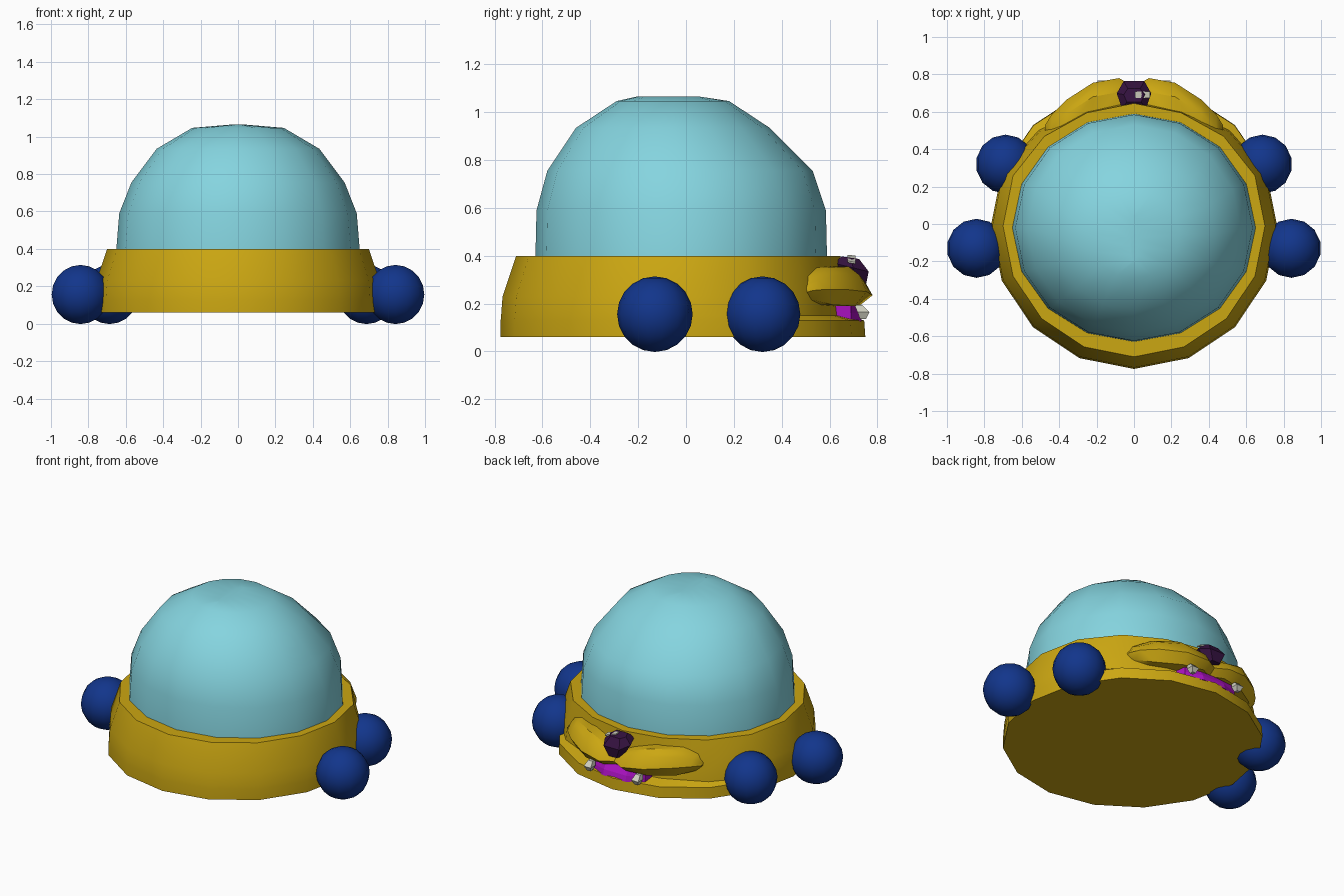
import bpy, bmesh, math
from mathutils import Vector

if "Cube" in bpy.data.objects:
    bpy.data.objects.remove(bpy.data.objects["Cube"])


def material(name, rgb):
    m = bpy.data.materials.new(name)
    m.diffuse_color = (*rgb, 1)
    m.use_nodes = True
    m.node_tree.nodes["Principled BSDF"].inputs["Base Color"].default_value = m.diffuse_color
    return m


YELLOW = material("mustard yellow", (0.60, 0.385, 0.006))
AQUA = material("pale aqua", (0.235, 0.66, 0.74))
BLUE = material("deep blue", (0.006, 0.036, 0.26))
PLUM = material("dark plum", (0.035, 0.006, 0.05))
MAGENTA = material("magenta", (0.42, 0.006, 0.55))
IVORY = material("ivory", (0.62, 0.62, 0.52))


def loft(name, rings, mat, smooth=None):
    """Join equal-length rings of points into one closed skin."""
    bm = bmesh.new()
    loops = [[bm.verts.new(p) for p in ring] for ring in rings]
    n = len(loops[0])
    for a, b in zip(loops, loops[1:]):
        for i in range(n):
            j = (i + 1) % n
            bm.faces.new((a[i], a[j], b[j], b[i]))
    bm.faces.new(loops[0])
    bm.faces.new(loops[-1])
    bmesh.ops.recalc_face_normals(bm, faces=bm.faces)
    me = bpy.data.meshes.new(name)
    bm.to_mesh(me)
    bm.free()
    ob = bpy.data.objects.new(name, me)
    bpy.context.collection.objects.link(ob)
    me.materials.append(mat)
    if smooth:
        shade(ob, smooth)
    return ob


def shade(ob, degrees):
    bpy.ops.object.select_all(action='DESELECT')
    ob.select_set(True)
    bpy.context.view_layer.objects.active = ob
    bpy.ops.object.shade_smooth_by_angle(angle=math.radians(degrees))


def ellipse(z, rx, ry, cy=0, n=16):
    return [(rx * math.sin(2 * math.pi * i / n),
             cy - ry * math.cos(2 * math.pi * i / n), z) for i in range(n)]


# Body: sixteen-sided ring, pulled in at the back to open the mouth
def body_ring(z, r, back):
    pts = []
    for i in range(16):
        a = 2 * math.pi * i / 16
        k = abs(i - 8)
        rad = back if k <= 1 else (r + back) / 2 if k == 2 else r
        pts.append((rad * math.sin(a), -rad * math.cos(a) - 0.01, z))
    return pts


loft("body", [body_ring(0.06, 0.765, 0.76), body_ring(0.13, 0.765, 0.755),
              body_ring(0.15, 0.763, 0.68), body_ring(0.23, 0.757, 0.67),
              body_ring(0.40, 0.70, 0.655), ellipse(0.40, 0.64, 0.605, -0.01)],
     YELLOW, 35)

# Dome shell, crown leaning slightly forward
loft("dome", [ellipse(*r) for r in [
    (0.38, 0.652, 0.61, -0.02), (0.59, 0.635, 0.605, -0.02),
    (0.755, 0.57, 0.555, -0.025), (0.935, 0.435, 0.405, -0.055),
    (1.047, 0.245, 0.235, -0.055), (1.066, 0.02, 0.13, -0.075)]], AQUA, 60)

# Four ball feet
for side, label in ((-1, "left"), (1, "right")):
    for place, x, y in (("front", 0.842, -0.13), ("back", 0.687, 0.32)):
        bpy.ops.mesh.primitive_uv_sphere_add(segments=14, ring_count=10, radius=0.158,
                                             location=(side * x, y, 0.156))
        foot = bpy.context.object
        foot.name = f"{label}_{place}_foot"
        foot.data.materials.append(BLUE)
        shade(foot, 60)

    # Cheek: lens-shaped lobe; sections are x, outer y, inner y, bottom z, middle z, top z
    rings = []
    for x, yo, yi, zb, zm, zt in [(0.0, 0.735, 0.60, 0.20, 0.235, 0.28),
                                  (0.08, 0.78, 0.60, 0.195, 0.235, 0.315),
                                  (0.22, 0.755, 0.56, 0.19, 0.25, 0.355),
                                  (0.36, 0.665, 0.50, 0.195, 0.26, 0.35),
                                  (0.44, 0.585, 0.45, 0.215, 0.26, 0.315),
                                  (0.475, 0.53, 0.44, 0.24, 0.255, 0.27)]:
        rings.append([(side * x, yo, zm), (side * x, yo - 0.03, (zm + 2 * zt) / 3),
                      (side * x, yo - 0.075, zt), (side * x, yi, zt),
                      (side * x, yi, zb), (side * x, yo - 0.05, zb)])
    loft(f"{label}_cheek", rings, YELLOW, 35)

    # Small pointed tooth
    tx = side * 0.17
    loft(f"{label}_tooth", [
        [(tx + dx * w, y + dy * w, z) for dx, dy in ((1, 1), (-1, 1), (-1, -1), (1, -1))]
        for z, y, w in ((0.195, 0.72, 0.016), (0.165, 0.742, 0.025), (0.135, 0.74, 0.012))],
        IVORY)

# Mouth lining between the jaw and the cheeks
loft("mouth", [[(-0.2, 0.62, z), (0.2, 0.62, z), (0.19, 0.69, z), (0.08, y, z),
                (-0.08, y, z), (-0.19, 0.69, z)]
               for z, y in ((0.125, 0.735), (0.16, 0.725), (0.20, 0.70))], MAGENTA)

# Faceted nose, wide at the top and narrow below
nose_outline = ((-0.6, 0.9), (0.6, 0.9), (1, 0.1), (0.7, -0.9), (-0.7, -0.9), (-1, 0.1))
loft("nose", [[(u * w, cy + v * d, z - v * tilt) for u, v in nose_outline]
              for z, cy, w, d, tilt in ((0.27, 0.71, 0.045, 0.045, 0.0),
                                        (0.352, 0.69, 0.092, 0.082, 0.02),
                                        (0.392, 0.688, 0.055, 0.04, 0.006))], PLUM)

# Highlight plate on the nose
glint = [Vector(p) for p in ((0.005, 0.708, 0.394), (0.005, 0.675, 0.397),
                             (0.085, 0.675, 0.372), (0.085, 0.708, 0.366))]
loft("nose_highlight", [glint, [p + Vector((0.001, 0, 0.007)) for p in glint]], IVORY)
